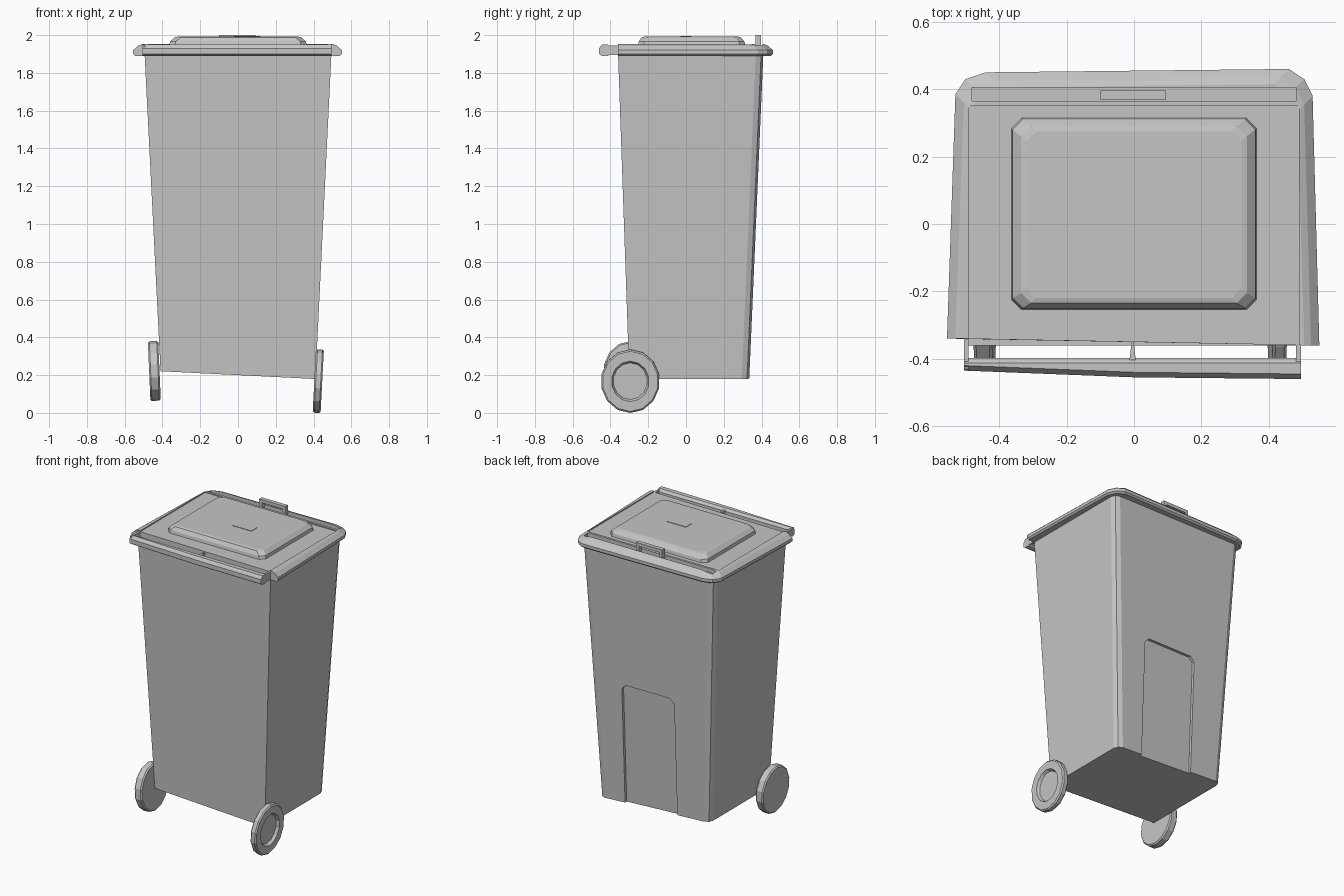
import bpy, bmesh, math
from mathutils import Matrix, Vector

cube = bpy.data.objects.get("Cube")
if cube:
    bpy.data.objects.remove(cube, do_unlink=True)

grey = bpy.data.materials.new("light_grey_plastic")
grey.use_nodes = True
colour = (0.56, 0.56, 0.56, 1)
grey.diffuse_color = colour
grey.node_tree.nodes["Principled BSDF"].inputs["Base Color"].default_value = colour


def finish(name, bm):
    bmesh.ops.recalc_face_normals(bm, faces=bm.faces)
    mesh = bpy.data.meshes.new(name)
    bm.to_mesh(mesh)
    bm.free()
    mesh.materials.append(grey)
    ob = bpy.data.objects.new(name, mesh)
    bpy.context.collection.objects.link(ob)
    return ob


def loft(name, rings):
    """Skin a stack of equal-length point rings and cap both ends."""
    bm = bmesh.new()
    loops = [[bm.verts.new(p) for p in ring] for ring in rings]
    for a, b in zip(loops, loops[1:]):
        for i in range(len(a)):
            j = (i + 1) % len(a)
            bm.faces.new((a[i], a[j], b[j], b[i]))
    bm.faces.new(loops[0][::-1])
    bm.faces.new(loops[-1])
    return finish(name, bm)


def box(name, x, y, z):
    return loft(name, [[(x[0], y[0], h), (x[1], y[0], h), (x[1], y[1], h), (x[0], y[1], h)] for h in z])


def cut(target, cutter):
    mod = target.modifiers.new("cut", "BOOLEAN")
    mod.operation = "DIFFERENCE"
    mod.solver = "EXACT"
    mod.object = cutter
    cutter.hide_render = True
    bpy.context.view_layer.objects.active = target
    bpy.ops.object.modifier_apply(modifier=mod.name)
    bpy.data.objects.remove(cutter, do_unlink=True)


# Tapered body with softened back corners and a slightly skewed foot
def body_ring(w, front, back, z, skew):
    c = 0.04
    pts = [(-w, front), (w, front), (w, back - c), (w - c * 0.3, back - c * 0.3), (w - c, back),
           (c - w, back), (c * 0.3 - w, back - c * 0.3), (-w, back - c)]
    return [(x, y, z - skew * x) for x, y in pts]


body = loft("bin_body", [body_ring(0.41, -0.30, 0.335, 0.20, 0.05),
                         body_ring(0.495, -0.36, 0.41, 1.91, 0)])

# Shallow back panel recess that follows the back wall's slope
panel = [(0.22, 0.1), (0.22, 0.97), (0.19, 1.0), (-0.14, 1.0), (-0.17, 0.97), (-0.17, 0.1)]
wall = lambda z: 0.335 + (z - 0.2) * 0.044
cut(body, loft("panel_cutter", [[(x, wall(z) + d, z) for x, z in panel] for d in (-0.018, 0.1)]))

# Lid with a sloping rim and a sunken top plate
outline = [(-0.555, -0.34), (0.55, -0.36), (0.53, 0.38), (0.505, 0.43), (0.46, 0.46),
           (-0.44, 0.45), (-0.50, 0.43), (-0.53, 0.385)]


def lid_ring(inset, z):
    return [(x - math.copysign(inset, x), y - (inset if y > 0 else 0), z) for x, y in outline]


lid = loft("lid", [lid_ring(0.01, 1.89), lid_ring(0, 1.90), lid_ring(0, 1.92),
                   lid_ring(0.025, 1.943), lid_ring(0.045, 1.952)])
cut(lid, box("slot_cutter", (-0.48, 0.48), (0.365, 0.405), (1.925, 2.1)))
cut(lid, box("plate_cutter", (-0.49, 0.49), (-0.5, 0.35), (1.945, 2.1)))


# Raised centre panel on the lid
def panel_ring(x, y0, y1, z, c=0.03):
    return [(-x, y0 + c, z), (-x + c, y0, z), (x - c, y0, z), (x, y0 + c, z),
            (x, y1 - c, z), (x - c, y1, z), (c - x, y1, z), (-x, y1 - c, z)]


loft("lid_raised_panel", [panel_ring(0.365, -0.255, 0.315, 1.94), panel_ring(0.36, -0.25, 0.31, 1.965),
                          panel_ring(0.335, -0.235, 0.29, 1.988), panel_ring(0.32, -0.22, 0.275, 1.992)])
box("lid_small_plate", (-0.02, 0.12), (-0.03, 0.03), (1.988, 1.995))

# Loop grip at the back of the lid
for name, x in (("grip_post_left", 0.085), ("grip_post_right", -0.09)):
    box(name, (x - 0.01, x + 0.01), (0.368, 0.396), (1.92, 1.98))
box("grip_bar", (-0.1, 0.095), (0.368, 0.396), (1.978, 2.0))

# Push bar along the front, slightly bent at the middle
bar_rings = []
for x, front in ((-0.505, -0.435), (0, -0.455), (0.495, -0.46)):
    back, c = -0.398, 0.015
    bar_rings.append([(x, front, 1.90), (x, front + c, 1.89), (x, back - c, 1.89), (x, back, 1.90),
                      (x, back, 1.935), (x, back - c, 1.95), (x, front + c, 1.95), (x, front, 1.93)])
loft("push_bar", bar_rings)
for name, x in (("bar_bracket_left", 0.488), ("bar_bracket_right", -0.498)):
    box(name, (x - 0.007, x + 0.007), (-0.43, -0.33), (1.895, 1.945))
loft("bar_centre_rib", [[(-0.014, -0.41, z), (0.006, -0.41, z), (-0.002, -0.34, z), (-0.006, -0.34, z)]
                        for z in (1.9, 1.94)])


# Wheels: faceted discs with a stepped hub on the outer face
def wheel(name, centre, radius, thick, side, tilt, hub):
    steps = [(radius * 0.95, -thick / 2), (radius, -thick / 2 + 0.008),
             (radius, thick / 2 - 0.008), (radius * 0.95, thick / 2)]
    if hub:
        steps += [(radius * 0.64, thick / 2), (radius * 0.58, thick / 2 - 0.018)]
    rings = []
    for r, d in steps:
        angles = [math.tau * (i + 0.5) / 14 for i in range(14)]
        rings.append([(side * d, r * 0.93 * math.cos(a), r * math.sin(a)) for a in angles])
    ob = loft(name, rings)
    ob.data.transform(Matrix.Translation(Vector(centre)) @ Matrix.Rotation(tilt, 4, "Y"))


wheel("wheel_left", (0.425, -0.295, 0.168), 0.168, 0.042, 1, math.radians(3), True)
wheel("wheel_right", (-0.443, -0.29, 0.222), 0.158, 0.055, -1, math.radians(-2.5), False)
